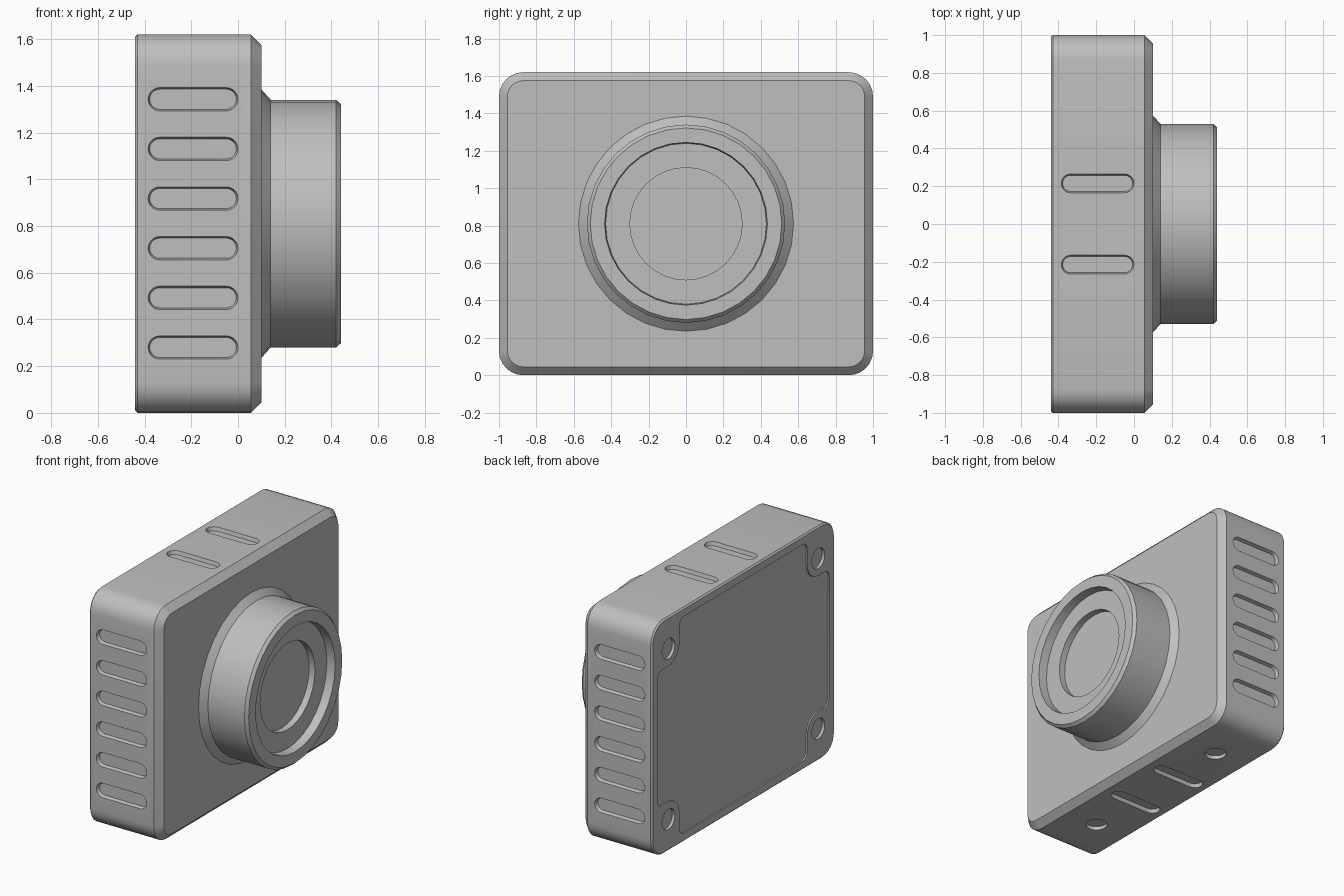
import bpy, bmesh
from math import cos, sin, radians
from mathutils import Vector

cube = bpy.data.objects.get("Cube")
if cube:
    bpy.data.objects.remove(cube, do_unlink=True)

MID = 0.81            # height of the lens axis
BACK, FRONT = -0.44, 0.10

grey = bpy.data.materials.new("plain grey")
grey.use_nodes = True
grey.diffuse_color = (0.52, 0.52, 0.52, 1)
grey.node_tree.nodes["Principled BSDF"].inputs["Base Color"].default_value = (0.52, 0.52, 0.52, 1)


def arc(cx, cy, r, start, end, steps):
    """Points on a circular arc, angles in degrees."""
    angles = [radians(start + (end - start) * i / steps) for i in range(steps + 1)]
    return [(cx + r * cos(a), cy + r * sin(a)) for a in angles]


def loft(bm, sections, caps=True):
    """Skin matching closed loops, with optional end caps."""
    loops = [[bm.verts.new(p) for p in s] for s in sections]
    n = len(loops[0])
    for a, b in zip(loops, loops[1:]):
        for i in range(n):
            bm.faces.new((a[i], a[(i + 1) % n], b[(i + 1) % n], b[i]))
    if caps:
        bm.faces.new(loops[0])
        bm.faces.new(loops[-1])


def finish(bm, name):
    bmesh.ops.recalc_face_normals(bm, faces=bm.faces)
    mesh = bpy.data.meshes.new(name)
    bm.to_mesh(mesh)
    bm.free()
    mesh.materials.append(grey)
    ob = bpy.data.objects.new(name, mesh)
    bpy.context.collection.objects.link(ob)
    return ob


def activate(ob):
    bpy.ops.object.select_all(action='DESELECT')
    ob.select_set(True)
    bpy.context.view_layer.objects.active = ob


def rounded_box(inset):
    """Body outline in y and z, moved inward by inset."""
    r = 0.13
    points = []
    for k, (sy, sz) in enumerate([(1, 1), (-1, 1), (-1, -1), (1, -1)]):
        points += arc(sy * (1 - r), sz * (MID - r), r - inset, 90 * k, 90 * k + 90, 6)
    return points


def stadium(half, r):
    return arc(half, 0, r, -90, 90, 10) + arc(-half, 0, r, 90, 270, 10)


def circle(r):
    return arc(0, 0, r, 0, 360, 24)[:-1]


def panel_outline():
    """Back panel outline, notched round each screw."""
    corner = (arc(0.89, 0.42, 0.05, 0, 90, 4)
              + arc(0.82, 0.59, 0.12, 270, 180, 6)
              + arc(0.65, 0.70, 0.05, 0, 90, 4))
    points = []
    for sy, sz in [(1, 1), (-1, 1), (-1, -1), (1, -1)]:
        part = [(sy * y, sz * z) for y, z in corner]
        points += part if sy * sz > 0 else part[::-1]
    return points


# Body with chamfered front rim
bm = bmesh.new()
loft(bm, [[(x, y, MID + z) for y, z in rounded_box(inset)]
          for x, inset in [(BACK, 0.01), (BACK + 0.01, 0), (0.055, 0), (FRONT, 0.045)]])
body = finish(bm, "camera_body")

# Cutters for all recesses in the body
bm = bmesh.new()
SLOT_X = -0.1925
levels = [(-0.02, 0.05), (0, 0.05), (0.025, 0.043)]
for side in (-1, 1):
    for i in range(6):      # side vents
        z = 0.28 + 0.2125 * i
        loft(bm, [[(SLOT_X + u, side * (1 - d), z + v) for u, v in stadium(0.1425, r)]
                  for d, r in levels])
    for y in (-0.215, 0.215):      # top and bottom vents
        loft(bm, [[(SLOT_X + u, y + v, MID + side * (MID - d)) for u, v in stadium(0.1425, r)]
                  for d, r in levels])
    # bottom mounting hole
    loft(bm, [[(-0.185 + u, side * 0.6 + v, d) for u, v in circle(0.07)]
              for d in (-0.02, 0.025)])
    for sz in (-1, 1):      # back screw holes
        loft(bm, [[(x, side * 0.82 + u, MID + sz * 0.59 + v) for u, v in circle(0.07)]
                  for x in (BACK - 0.02, BACK + 0.02)])
loft(bm, [[(x, y, MID + z) for y, z in panel_outline()] for x in (BACK - 0.02, BACK + 0.01)])
cutter = finish(bm, "recess_cutter")
cutter.hide_render = True

cut = body.modifiers.new("recesses", 'BOOLEAN')
cut.operation = 'DIFFERENCE'
cut.solver = 'EXACT'
cut.object = cutter
activate(body)
bpy.ops.object.modifier_apply(modifier=cut.name)
bpy.data.objects.remove(cutter, do_unlink=True)

# Lens barrel, lip and stepped glass turned about the x axis
profile = [(0.09, 0.575), (FRONT, 0.575), (0.14, 0.53), (0.42, 0.53), (0.44, 0.512),
           (0.44, 0.435), (0.38, 0.43), (0.38, 0.30), (0.335, 0.30)]
bm = bmesh.new()
loft(bm, [[Vector((x, y, MID + z)) for y, z in arc(0, 0, r, 0, 360, 32)[:-1]]
          for x, r in profile])
lens = finish(bm, "lens_barrel")

for ob in (body, lens):
    activate(ob)
    bpy.ops.object.shade_smooth_by_angle(angle=radians(30))
